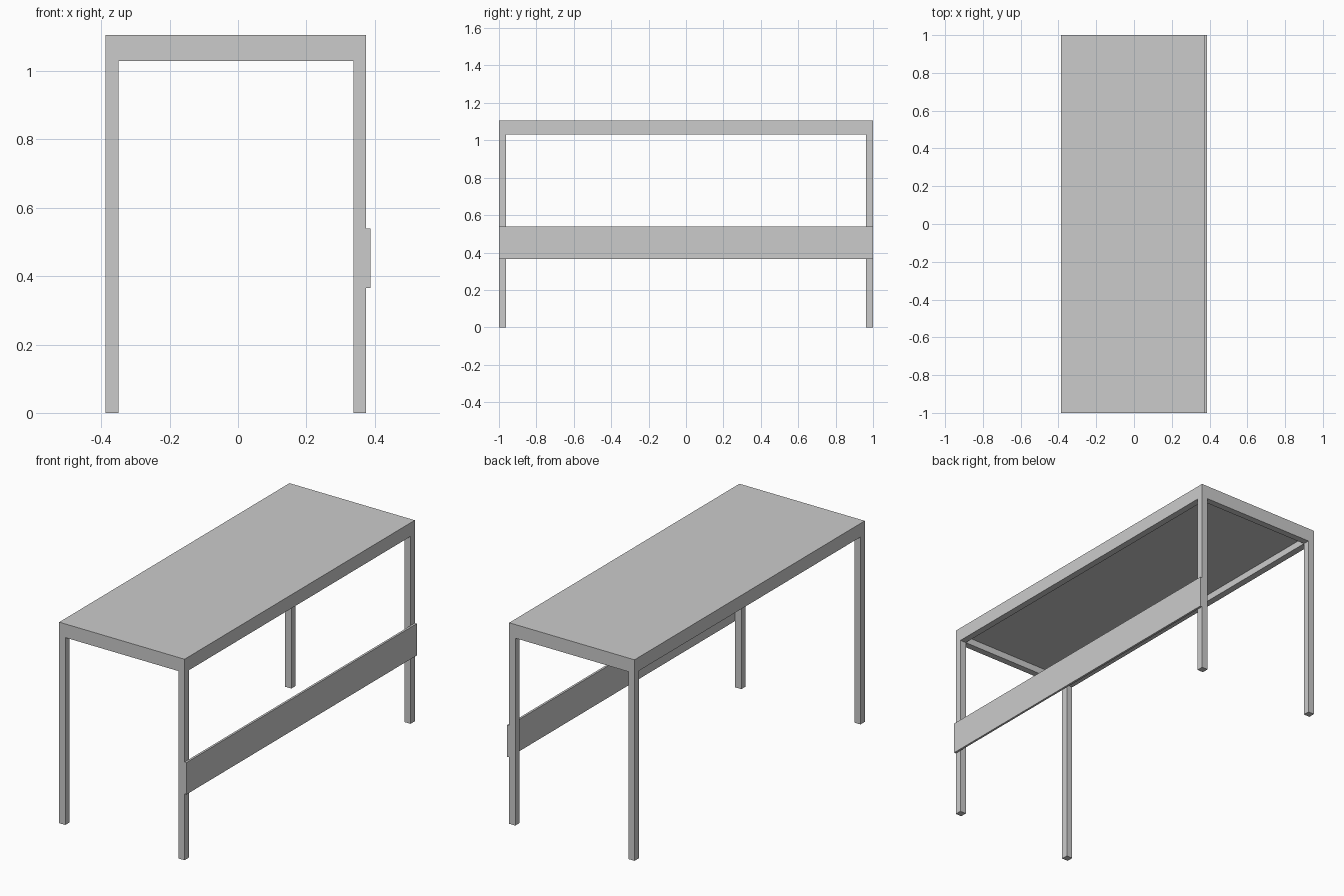
import bpy

if "Cube" in bpy.data.objects:
    bpy.data.objects.remove(bpy.data.objects["Cube"])

X0, X1, Y = -0.387, 0.375, 1.0      # frame extents
T = 0.037                           # square tube size
LEG_TOP, RAIL_TOP, TOP = 1.03, 1.067, 1.105


def box(name, x, y, z):
    """Box from (min, max) ranges on each axis."""
    bpy.ops.mesh.primitive_cube_add(size=1, location=[(a + b) / 2 for a, b in (x, y, z)])
    ob = bpy.context.object
    ob.name = name
    ob.scale = [b - a for a, b in (x, y, z)]
    bpy.ops.object.transform_apply(location=False, rotation=False, scale=True)
    return ob


# Table top
box("table_top", (X0, X1), (-Y, Y), (RAIL_TOP, TOP))

sides_x = {"left": (X0, X0 + T), "right": (X1 - T, X1)}
sides_y = {"front": (-Y, -Y + T), "back": (Y - T, Y)}

# Four legs
for nx, rx in sides_x.items():
    for ny, ry in sides_y.items():
        box(f"{ny}_{nx}_leg", rx, ry, (0, LEG_TOP))

# Rail frame under the top
for nx, rx in sides_x.items():
    box(f"{nx}_rail", rx, (-Y, Y), (LEG_TOP, RAIL_TOP))
for ny, ry in sides_y.items():
    box(f"{ny}_rail", (X0 + T, X1 - T), ry, (LEG_TOP, RAIL_TOP))

# Board fixed across the right-hand legs
box("side_board", (X1, 0.387), (-Y, Y), (0.365, 0.54))
